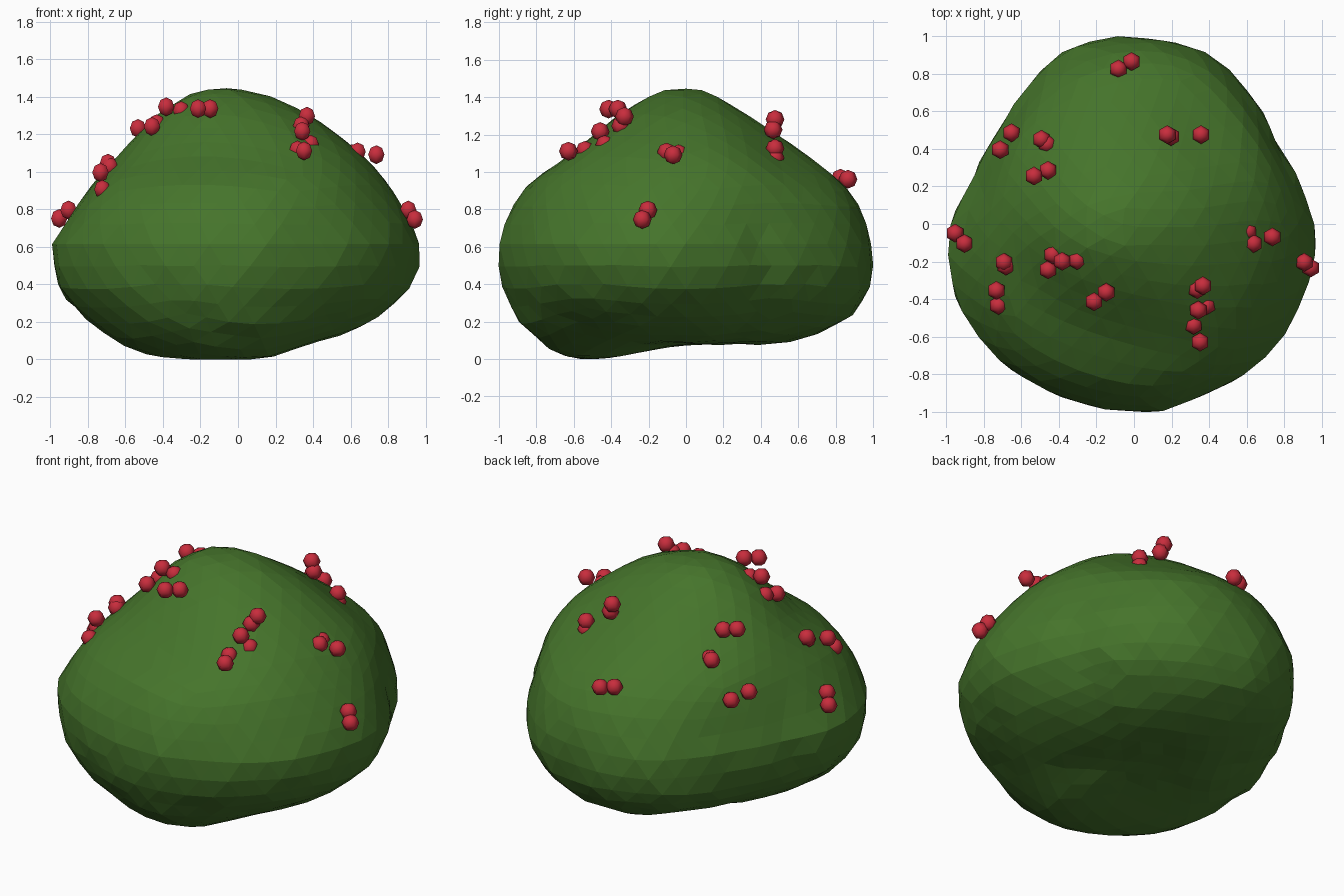
import bpy, bmesh, math, random
from mathutils import Vector, Matrix

if "Cube" in bpy.data.objects:
    bpy.data.objects.remove(bpy.data.objects["Cube"])

random.seed(4)


def material(name, colour):
    m = bpy.data.materials.new(name)
    m.diffuse_color = (*colour, 1)
    m.use_nodes = True
    m.node_tree.nodes["Principled BSDF"].inputs["Base Color"].default_value = m.diffuse_color
    return m


def add_object(name, bm, mat, shade_smooth=False):
    for f in bm.faces:
        f.smooth = shade_smooth
    mesh = bpy.data.meshes.new(name)
    bm.to_mesh(mesh)
    bm.free()
    mesh.materials.append(mat)
    ob = bpy.data.objects.new(name, mesh)
    bpy.context.collection.objects.link(ob)
    return ob


def smooth(a, b, v):
    t = min(1, max(0, (v - a) / (b - a)))
    return t * t * (3 - 2 * t)


def lerp(a, b, t):
    return a + (b - a) * t


leaf_green = material("leaf green", (0.06, 0.175, 0.024))
berry_red = material("berry red", (0.58, 0.026, 0.046))

# Bush extents by height: z, left, right, front, back
LEVELS = [
    (0, -.03, -.03, -.1, -.1), (0, -.49, .38, -.60, .45),
    (.03, -.58, .50, -.69, .62), (.10, -.70, .64, -.79, .76),
    (.20, -.81, .76, -.89, .89), (.35, -.94, .90, -.97, .97),
    (.48, -.98, .96, -1, 1), (.62, -.98, .97, -1, .99),
    (.78, -.88, .91, -.95, .96), (.94, -.77, .80, -.85, .85),
    (1.08, -.65, .68, -.62, .67), (1.20, -.54, .53, -.48, .50),
    (1.32, -.42, .37, -.35, .31), (1.40, -.30, .18, -.21, .18),
    (1.437, -.18, .02, -.12, .09), (1.445, -.06, -.06, 0, 0)]

# Bush outline at its widest, seen from above
OUTLINE = [
    (.02, 1), (-.26, .97), (-.47, .85), (-.61, .68), (-.73, .48), (-.88, .19),
    (-.97, .02), (-.98, -.25), (-.91, -.48), (-.76, -.68), (-.52, -.86),
    (-.31, -.94), (.11, -1), (.38, -.91), (.69, -.71), (.92, -.36), (.97, -.05),
    (.92, .13), (.78, .4), (.64, .67), (.47, .86), (.3, .95)]

# Swells and dents: angle, angular width, height, height range, amount
SWELLS = [(-.9, .5, 1.15, .17, .115), (.93, .4, 1.1, .16, -.11),
          (-2.6, .4, .92, .12, .035), (-2.3, .5, .76, .1, .025),
          (.7, .5, .76, .12, -.02)]

# Cumulative length along the profile, scaled to 0..1
lengths = [0]
for a, b in zip(LEVELS, LEVELS[1:]):
    ra, rb = ((r[2] - r[1] + r[4] - r[3]) / 4 for r in (a, b))
    lengths.append(lengths[-1] + math.hypot(rb - ra, b[0] - a[0]))
lengths = [v / lengths[-1] for v in lengths]

polar = sorted((math.atan2(y, x), math.hypot(x, y)) for x, y in OUTLINE)
polar = ([(polar[-1][0] - math.tau, polar[-1][1])] + polar
         + [(polar[0][0] + math.tau, polar[0][1])])


def level_at(t):
    for i in range(len(LEVELS) - 1):
        if t <= lengths[i + 1]:
            break
    f = min(1, (t - lengths[i]) / (lengths[i + 1] - lengths[i]))
    return [lerp(a, b, f) for a, b in zip(LEVELS[i], LEVELS[i + 1])]


def outline_radius(phi):
    for (a, ra), (b, rb) in zip(polar, polar[1:]):
        if a <= phi <= b:
            return lerp(ra, rb, (phi - a) / (b - a))
    return 1


def bush_point(d):
    phi = math.atan2(d.y, d.x)
    t = math.asin(max(-1, min(1, d.z))) / math.pi + 0.5
    z, left, right, front, back = level_at(t)
    # Egg-shaped outline low down, elliptical towards the crown
    r = outline_radius(phi)
    u = Vector((lerp(-1, 1, (r * math.cos(phi) + .98) / 1.95), r * math.sin(phi)))
    u = u.lerp(Vector((math.cos(phi), math.sin(phi))), smooth(.65, 1.08, z))
    u *= 1 + sum(k * math.exp(-((phi - a) / w) ** 2 - ((z - h) / s) ** 2)
                 for a, w, h, s, k in SWELLS)
    x = (left + right) / 2 + u.x * (right - left) / 2
    y = (front + back) / 2 + u.y * (back - front) / 2
    # Uneven underside, lowest towards the front
    floor = min(.085, .08 * smooth(-.5, .05, y) + .25 * max(0, x - .14))
    floor += .03 * smooth(.1, .4, y) * smooth(-.1, -.4, x)
    z += floor * max(0, 1 - z / .35)
    return Vector((x, y, z))


# Bush body
bm = bmesh.new()
bmesh.ops.create_icosphere(bm, subdivisions=4, radius=1)
for v in bm.verts:
    d = v.co.normalized()
    p = bush_point(d)
    if .05 < p.z < .8:
        p += d * random.uniform(-.007, .007)
    v.co = p
# Soften the ridges of the crown
crown = [v for v in bm.verts if .7 < v.co.z < 1.4]
bmesh.ops.smooth_vert(bm, verts=crown, factor=.4, use_axis_x=True,
                      use_axis_y=True, use_axis_z=True)
low = min(v.co.z for v in bm.verts)
for v in bm.verts:
    v.co.z -= low
add_object("bush", bm, leaf_green)

# Berries in small clusters over the upper half
BERRIES = [
    (-.01, .87, .965), (-.08, .83, .97),
    (.36, .48, 1.13), (.36, .48, 1.08), (.18, .48, 1.285), (.2, .47, 1.23),
    (-.49, .455, 1.105), (-.46, .43, 1.10), (-.65, .49, .91), (-.71, .40, .945),
    (-.53, .26, 1.235), (-.455, .29, 1.222),
    (-.95, -.045, .755), (-.90, -.10, .80),
    (-.69, -.20, 1.05), (-.68, -.22, 1.03), (-.73, -.35, 1.0), (-.72, -.43, .91),
    (-.43, -.16, 1.26), (-.38, -.195, 1.35), (-.30, -.19, 1.33),
    (-.455, -.24, 1.245), (-.145, -.36, 1.34), (-.21, -.41, 1.34),
    (.37, -.325, 1.30), (.34, -.345, 1.25), (.39, -.43, 1.15),
    (.345, -.455, 1.22), (.32, -.535, 1.12), (.355, -.625, 1.115),
    (.74, -.065, 1.095), (.64, -.10, 1.11), (.61, -.035, 1.10),
    (.91, -.20, .80), (.945, -.23, .75)]

bm = bmesh.new()
for x, y, z in BERRIES:
    bmesh.ops.create_uvsphere(bm, u_segments=6, v_segments=4, radius=.05,
                              matrix=Matrix.Translation((x - .003, y - .004, z - .004)))
add_object("berries", bm, berry_red, shade_smooth=True)
